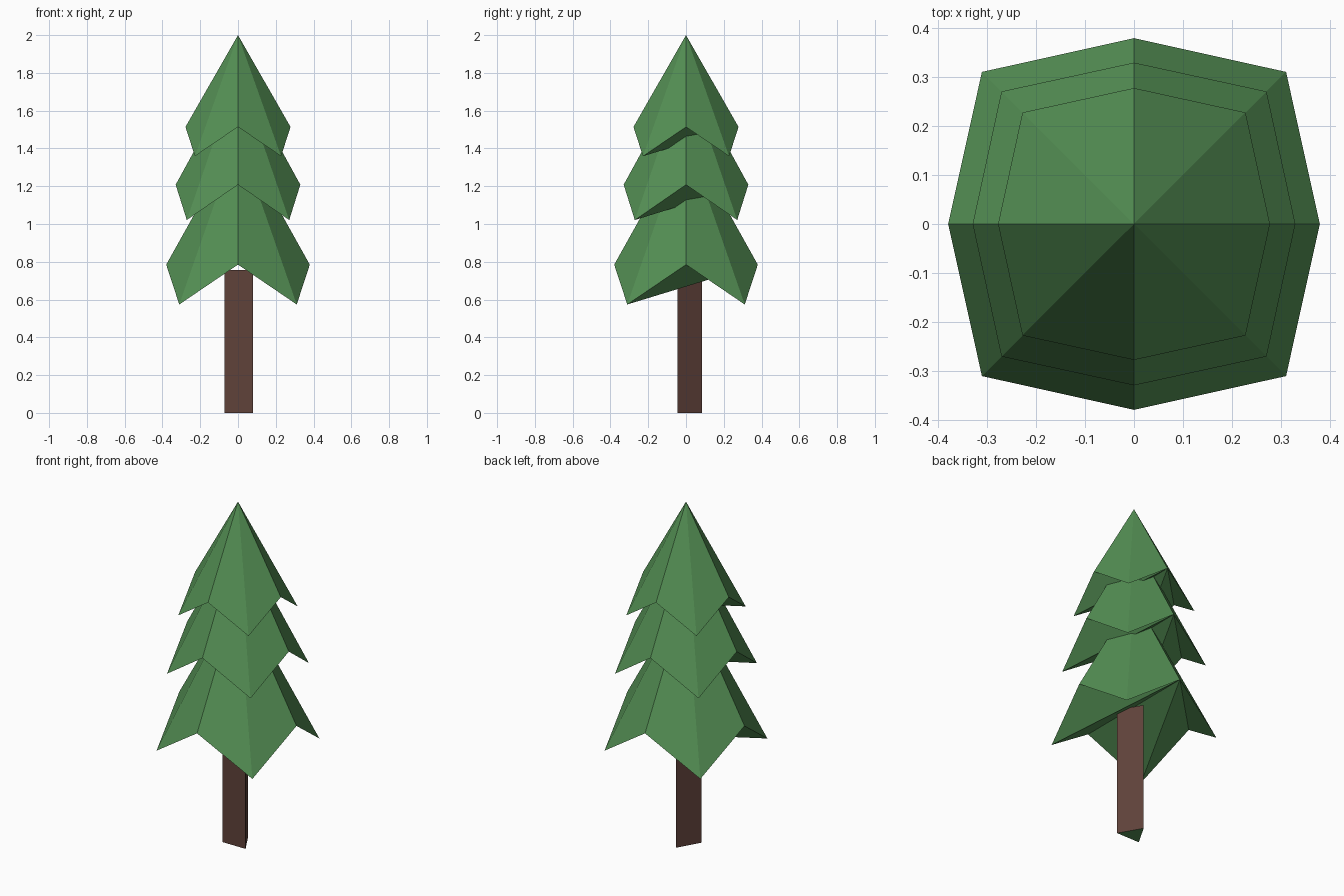
import bpy, bmesh, math

if "Cube" in bpy.data.objects:
    bpy.data.objects.remove(bpy.data.objects["Cube"])


def material(name, color):
    mat = bpy.data.materials.new(name)
    mat.diffuse_color = (*color, 1)
    mat.use_nodes = True
    mat.node_tree.nodes["Principled BSDF"].inputs["Base Color"].default_value = mat.diffuse_color
    return mat


GREEN = material("needles", (0.09, 0.28, 0.09))
BROWN = material("bark", (0.115, 0.054, 0.042))


def make_object(name, bm, mats):
    mesh = bpy.data.meshes.new(name)
    bm.to_mesh(mesh)
    bm.free()
    for mat in mats:
        mesh.materials.append(mat)
    obj = bpy.data.objects.new(name, mesh)
    bpy.context.collection.objects.link(obj)
    return obj


def branch_tier(name, mid_r, mid_z, corner, corner_z, apex_z):
    """Eight-sided cone whose four corners droop below the side midpoints."""
    bm = bmesh.new()
    apex = bm.verts.new((0, 0, apex_z))
    rim = []
    for i in range(8):  # starts at the back midpoint
        a = math.pi / 2 + i * math.pi / 4
        r, z = (corner * math.sqrt(2), corner_z) if i % 2 else (mid_r, mid_z)
        rim.append(bm.verts.new((r * math.cos(a), r * math.sin(a), z)))
    for i in range(8):
        bm.faces.new((rim[i], rim[(i + 1) % 8], apex))
    # underside fans out from the back midpoint
    for i in range(1, 7):
        bm.faces.new((rim[0], rim[i + 1], rim[i]))
    return make_object(name, bm, [GREEN])


# Foliage
branch_tier("lower_branches", 0.38, 0.785, 0.311, 0.574, 1.465)
branch_tier("middle_branches", 0.33, 1.208, 0.271, 1.021, 1.81)
branch_tier("top_branches", 0.278, 1.514, 0.228, 1.359, 2.0)

# Three-sided trunk, flat side to the front, green end caps
bm = bmesh.new()
base = []
for i in range(3):
    a = math.pi / 2 + i * math.tau / 3
    base.append(bm.verts.new((0.005 + 0.087 * math.cos(a), -0.001 + 0.087 * math.sin(a), 0)))
top = [bm.verts.new((v.co.x, v.co.y, 0.757)) for v in base]
for i in range(3):
    j = (i + 1) % 3
    bm.faces.new((base[i], base[j], top[j], top[i]))
for cap in (base[::-1], top):
    bm.faces.new(cap).material_index = 1
make_object("trunk", bm, [BROWN, GREEN])
